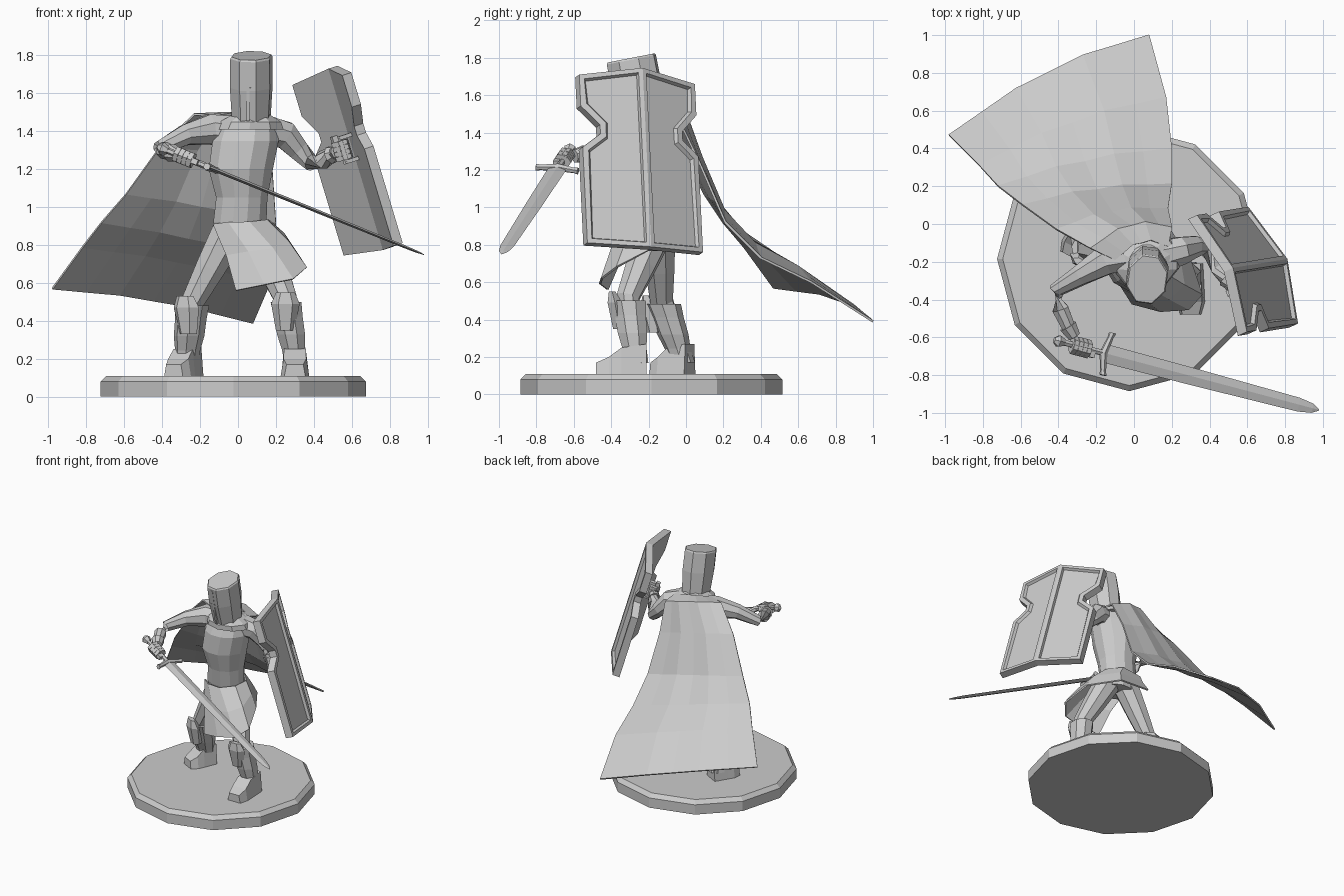
import bpy, bmesh
from math import cos, sin, pi, radians
from mathutils import Vector as V, Matrix

if "Cube" in bpy.data.objects:
    bpy.data.objects.remove(bpy.data.objects["Cube"])

grey = bpy.data.materials.new("plain grey")
grey.use_nodes = True
grey.diffuse_color = (.6, .6, .6, 1)
grey.node_tree.nodes["Principled BSDF"].inputs["Base Color"].default_value = (.6, .6, .6, 1)


def finish(name, bm, thickness=0):
    bmesh.ops.recalc_face_normals(bm, faces=bm.faces)
    mesh = bpy.data.meshes.new(name)
    bm.to_mesh(mesh)
    bm.free()
    mesh.materials.append(grey)
    ob = bpy.data.objects.new(name, mesh)
    bpy.context.collection.objects.link(ob)
    if thickness:
        mod = ob.modifiers.new("thickness", "SOLIDIFY")
        mod.thickness, mod.offset = thickness, 0


def ring(center, a, b, n=8, phase=.5):
    """Polygon around center spanned by half axes a and b."""
    angles = [2 * pi * (i + phase) / n for i in range(n)]
    return [V(center) + a * cos(t) + b * sin(t) for t in angles]


def loft(name, rings, closed=True, thickness=0):
    """Skin successive rings; closed ones are capped at both ends."""
    bm = bmesh.new()
    rows = [[bm.verts.new(p) for p in r] for r in rings]
    n = len(rows[0])
    for r, s in zip(rows, rows[1:]):
        for i in range(n if closed else n - 1):
            j = (i + 1) % n
            bm.faces.new((r[i], r[j], s[j], s[i]))
    if closed:
        bm.faces.new(rows[0])
        bm.faces.new(rows[-1])
    finish(name, bm, thickness)


def tube(name, stations, n=8):
    """Limb through (x, y, z, radius) stations."""
    pts = [V(s[:3]) for s in stations]
    rings = []
    for i, p in enumerate(pts):
        d = (pts[min(i + 1, len(pts) - 1)] - pts[max(i - 1, 0)]).normalized()
        ref = V((0, 1, 0)) if abs(d.y) < .8 else V((0, 0, 1))
        a = d.cross(ref).normalized()
        rings.append(ring(p, a * stations[i][3], d.cross(a) * stations[i][3], n))
    loft(name, rings)


def stack(name, stations, n=8, phase=.5):
    """Upright body through (x, y, z, half width, half depth) stations."""
    loft(name, [ring(s[:3], V((s[3], 0, 0)), V((0, s[4], 0)), n, phase) for s in stations])


def slab(name, center, frame, size):
    """Box in a local frame of three axes."""
    a, b, c = [axis * s for axis, s in zip(frame, size)]
    loft(name, [[V(center) + k * c + i * a + j * b for i, j in
                 ((-.5, -.5), (.5, -.5), (.5, .5), (-.5, .5))] for k in (-.5, .5)])


# Round base with a chamfered top edge
stack("base", [(-.025, -.185, z, r, r) for z, r in ((0, .7), (.08, .7), (.11, .67))], 12, 0)

# Torso and collar
stack("torso", [(.03, -.16, .8, .13, .11), (.01, -.17, .92, .145, .13), (.02, -.18, 1.05, .14, .14),
                (.015, -.19, 1.2, .175, .17), (.04, -.19, 1.35, .18, .165),
                (.05, -.18, 1.43, .16, .14), (.07, -.2, 1.5, .08, .08)], 12)
stack("collar", [(.06, -.18, 1.41, .19, .17), (.065, -.19, 1.45, .17, .16), (.07, -.21, 1.49, .1, .11)], 10)

# Great helm, tilted forward and turned a little to the right
turn = Matrix.Rotation(radians(-8), 3, "Z")
tilt = Matrix.Rotation(radians(11), 3, "X") @ turn
side, fwd, up = tilt @ V((1, 0, 0)), tilt @ V((0, -1, 0)), tilt @ V((0, 0, 1))
neck = V((.07, -.23, 1.47))
loft("helmet", [ring(neck + up * h, side * w, fwd * d) for h, w, d in
                ((0, .105, .12), (.17, .115, .14), (.325, .113, .14), (.335, .106, .133))])
slab("visor_ridge", neck + up * .16 + fwd * .123, (side, fwd, up), (.016, .016, .3))
slab("visor_bar", neck + up * .18 + fwd * .124, (side, fwd, up), (.085, .014, .016))

# Skirt, open on the right side
waist = [(-.13, -.24, .91), (-.05, -.31, .92), (.06, -.32, .92), (.15, -.25, .93),
         (.16, -.13, .93), (.08, -.03, .93), (-.09, -.04, .92)]
hem = [(-.01, -.42, .56), (.14, -.46, .59), (.29, -.45, .62), (.36, -.37, .68),
       (.3, -.2, .77), (.15, .03, .77), (-.12, .02, .79)]
middle = [V(a).lerp(V(b), .5) + V((.01, -.01, .01)) for a, b in zip(waist, hem)]
loft("skirt", [[V(p) for p in waist], middle, [V(p) for p in hem]], False, .012)

# Legs: thigh, greave, pointed knee plate and boot
legs = {
    "right": ((-.05, -.15, .86), (-.24, -.13, .5), (-.27, -.03, .2), (-.24, .02), (-.34, -.17)),
    "left": ((.11, -.17, .86), (.25, -.31, .52), (.3, -.27, .2), (.3, -.21), (.3, -.48))}
for name, (hip, knee, ankle, heel, toe) in legs.items():
    hip, knee, ankle = V(hip), V(knee), V(ankle)
    heel, toe = V((*heel, .11)), V((*toe, .11))
    f = (toe - heel).normalized()
    s = V((f.y, -f.x, 0))
    tube(name + "_thigh", [(*hip, .1), (*hip.lerp(knee, .5), .085), (*knee, .065),
                           (*knee.lerp(ankle, .3), .06)])
    loft(name + "_greave", [ring(knee.lerp(ankle, t), s * w, f * d) for t, w, d in
                            ((.06, .088, .1), (.3, .082, .09), (.6, .08, .085),
                             (.85, .066, .07), (1.1, .062, .07))])
    loft(name + "_knee_plate", [ring(knee + f * o + V((0, 0, z)), s * w, f * d, 6, 0) for z, o, w, d in
                                ((.03, .085, .05, .02), (-.03, .07, .075, .045), (-.17, .045, .05, .04))])
    loft(name + "_boot", [[heel.lerp(toe, t) + s * w * x + V((0, 0, h * z)) for x, z in
                           ((-1, 0), (1, 0), (.8, 1), (-.8, 1))] for t, w, h in
                          ((0, .065, .16), (.5, .072, .14), (.75, .075, .09), (1, .055, .06))])

# Arms
tube("right_arm", [(-.06, -.17, 1.4, .09), (-.15, -.19, 1.41, .085), (-.28, -.27, 1.38, .058),
                   (-.41, -.35, 1.31, .043), (-.39, -.45, 1.3, .047), (-.34, -.56, 1.28, .037)])
tube("left_arm", [(.15, -.17, 1.4, .09), (.25, -.14, 1.38, .078), (.32, -.12, 1.3, .06),
                  (.385, -.13, 1.235, .046), (.45, -.23, 1.25, .05), (.52, -.33, 1.29, .037)])

# Sword frame: along the blade, across its width, through its flat
pommel, tip = V((-.4, -.62, 1.31)), V((.98, -.985, .75))
length = (tip - pommel).length
d = (tip - pommel).normalized()
w = (V((0, 1, 0)) - d * d.y).normalized()
t = d.cross(w)
loft("sword_blade", [ring(pommel + d * k, w * a, t * b, 4, 0) for k, a, b in
                     ((.27, .05, .011), (.8, .046, .01), (length - .12, .037, .008),
                      (length - .04, .025, .006), (length, .003, .002))])
loft("sword_grip", [ring(pommel + d * k, w * .017, t * .017, 6) for k in (0, .27)])
loft("sword_pommel", [ring(pommel + d * k, w * r, t * r, 6) for k, r in
                      ((-.025, .015), (0, .035), (.035, .02))])
loft("sword_guard", [ring(pommel + d * (.265 + .025 * abs(k)) + w * k * .115, d * r, t * r, 6)
                     for k, r in ((-1, .02), (-.8, .016), (0, .022), (.8, .016), (1, .02))])


def hand(name, center, grip, out, wrist):
    """Gauntlet with four fingers wrapped around a grip direction."""
    c = V(center)
    cross = grip.cross(out).normalized()
    tube(name + "_cuff", [(*wrist, .05), (*V(wrist).lerp(c, .5), .036)])
    loft(name + "_palm", [ring(c + grip * k, out * .042, cross * .04, 6) for k in (-.052, .052)])
    for i in range(4):
        mid = c + grip * (i - 1.5) * .026
        loft(name + "_finger", [ring(mid + grip * k, out * .05, cross * .045, 6, 0)
                                for k in (-.012, .012)])
    slab(name + "_thumb", c + grip * .055 - out * .025, (grip, out, cross), (.06, .03, .03))


hand("right_hand", pommel + d * .13, d, w, (-.35, -.54, 1.285))

# Shield: folded plate with notched sides and two sunken panels
v = V((-.26, .61, -.05)).normalized()
u = V((-.28, -.045, .93)).normalized()
n = v.cross(u).normalized()
heart = V((.6, -.24, 1.24))
half = [(.337, -.475), (.337, .06), (.24, .135), (.24, .185), (.337, .29), (.337, .465)]
outline = [(0, -.495)] + half + [(0, .505)] + [(-x, y) for x, y in reversed(half)]
bm = bmesh.new()
layers = []
for depth in (0, -.055):
    layers.append([bm.verts.new(heart + v * x + u * y + n * (.08 * (1 - abs(x) / .337) + depth))
                   for x, y in outline])
front, back = layers
top = len(half) + 1
panels = []
for layer in layers:
    panels += [bm.faces.new(layer[:top + 1]), bm.faces.new(layer[top:] + layer[:1])]
for i in range(len(outline)):
    j = (i + 1) % len(outline)
    bm.faces.new((front[i], front[j], back[j], back[i]))
bmesh.ops.recalc_face_normals(bm, faces=bm.faces)
bmesh.ops.inset_individual(bm, faces=panels[:2], thickness=.035)
bmesh.ops.inset_individual(bm, faces=panels[:2], thickness=.012, depth=-.02)
finish("shield", bm)

# Shield grip and the hand that holds it
fist = V((.55, -.35, 1.3))
loft("shield_grip", [ring(fist + u * k, v * .015, n * .015, 6) for k in (-.075, .075)])
for k in (-.065, .065):
    slab("shield_grip_mount", fist + u * k + n * .04, (v, u, n), (.03, .02, .08))
hand("left_hand", fist, u, n, (.49, -.29, 1.275))

# Cape, swept back and to the right with shallow folds
right_edge = [(-.1, -.19, 1.48), (-.23, -.13, 1.49), (-.41, -.03, 1.32), (-.59, .1, 1.07),
              (-.72, .2, .92), (-.82, .31, .79), (-.98, .47, .57)]
left_edge = [(.18, -.12, 1.46), (.2, -.02, 1.43), (.18, .08, 1.22), (.2, .21, .92),
             (.2, .4, .73), (.17, .67, .6), (.08, 1, .39)]
bulges = (.06, .07, .04, .03, .035, .05, .075)
columns = 6
rows = []
for a, b, bulge in zip(right_edge, left_edge, bulges):
    row = []
    for j in range(columns + 1):
        k = j / columns
        fold = bulge + .006 * (-1) ** j
        row.append(V(a).lerp(V(b), k) + V((.03, 1, .4)) * sin(pi * k) * fold)
    rows.append(row)
loft("cape", rows, False, .012)
